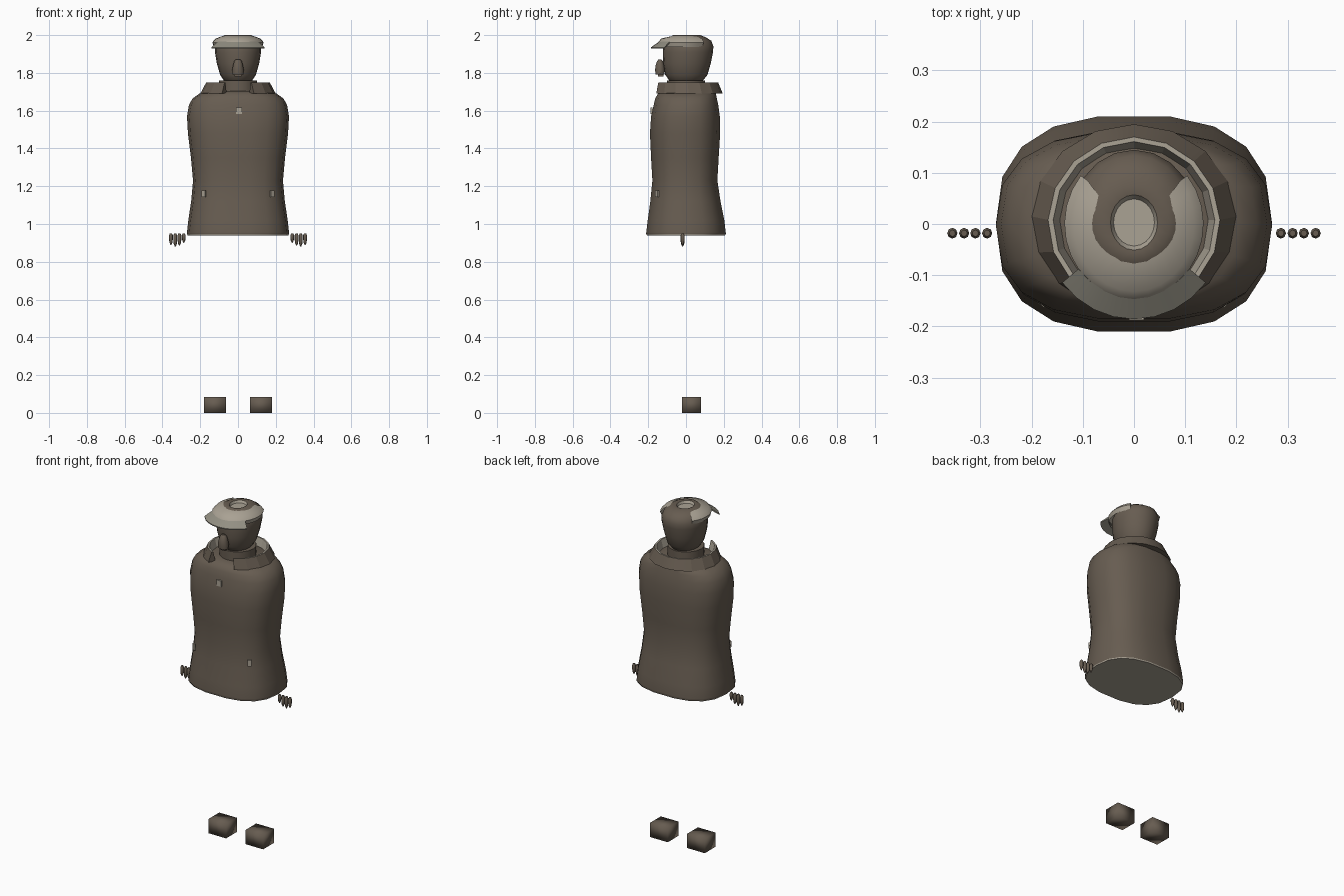
import bpy, bmesh, math
from math import cos, sin, pi, radians

if "Cube" in bpy.data.objects:
    bpy.data.objects.remove(bpy.data.objects["Cube"])


def material(name, rgb):
    m = bpy.data.materials.new(name)
    m.diffuse_color = (*rgb, 1)
    m.use_nodes = True
    m.node_tree.nodes["Principled BSDF"].inputs["Base Color"].default_value = m.diffuse_color
    return m


BROWN = material("dark brown", (0.135, 0.108, 0.082))
PALE = material("pale beige", (0.40, 0.36, 0.295))
GREY = material("grey beige", (0.29, 0.275, 0.225))


def finish(name, bm, mats, smooth=40):
    bmesh.ops.recalc_face_normals(bm, faces=bm.faces[:])
    me = bpy.data.meshes.new(name)
    bm.to_mesh(me)
    bm.free()
    ob = bpy.data.objects.new(name, me)
    bpy.context.collection.objects.link(ob)
    for m in mats:
        me.materials.append(m)
    bpy.ops.object.select_all(action='DESELECT')
    ob.select_set(True)
    bpy.context.view_layer.objects.active = ob
    if smooth:
        bpy.ops.object.shade_smooth_by_angle(angle=radians(smooth))
    return ob


def oval(sides, rx, ry, cy, z, power=1.0, cx=0.0, start=0.0, sweep=2 * pi):
    """Points of an oval (or of an arc of one, starting at the given angle)."""
    full = sweep >= 2 * pi - 0.001
    pts = []
    for i in range(sides if full else sides + 1):
        a = start + sweep * i / sides
        c, s = cos(a), sin(a)
        pts.append((cx + rx * math.copysign(abs(c) ** power, c),
                    cy + ry * math.copysign(abs(s) ** power, s), z))
    return pts


def loft(name, rings, mats, colours=None, closed=True, bottom=0, top=0, smooth=40, cyclic=False):
    """Skin a stack of rings; colours gives a slot for each band, None leaves an end open."""
    bm = bmesh.new()
    rows = [[bm.verts.new(p) for p in r] for r in rings]
    pairs = list(zip(rows, rows[1:])) + ([(rows[-1], rows[0])] if cyclic else [])
    n = len(rows[0])
    for b, (lo, hi) in enumerate(pairs):
        for i in range(n if closed else n - 1):
            j = (i + 1) % n
            f = bm.faces.new((lo[i], lo[j], hi[j], hi[i]))
            f.material_index = colours[b] if colours else 0
    if closed and not cyclic:
        for row, slot in ((rows[0], bottom), (rows[-1], top)):
            if slot is not None:
                bm.faces.new(row).material_index = slot
    elif cyclic and not closed:
        for k in (0, -1):
            bm.faces.new([r[k] for r in rows])
    return finish(name, bm, mats, smooth)


def box(name, centre, size, mat, smooth=0):
    bm = bmesh.new()
    bmesh.ops.create_cube(bm, size=1)
    for v in bm.verts:
        v.co = [c + p * s for c, p, s in zip(centre, v.co, size)]
    return finish(name, bm, [mat], smooth)


# Coat body: rounded-oval rings given as z, half width, half depth, y centre
coat = [(0.94, 0.267, 0.209, 0), (0.946, 0.27, 0.213, 0), (0.955, 0.27, 0.213, 0),
        (1.02, 0.263, 0.205, 0), (1.12, 0.248, 0.188, -0.003), (1.23, 0.238, 0.174, -0.006),
        (1.35, 0.249, 0.181, -0.006), (1.48, 0.265, 0.188, -0.005), (1.57, 0.27, 0.184, -0.003),
        (1.63, 0.26, 0.173, 0), (1.665, 0.24, 0.165, 0), (1.69, 0.205, 0.155, 0.005),
        (1.705, 0.13, 0.13, 0.01)]
loft("coat_body", [oval(18, rx, ry, cy, z, 0.78) for z, rx, ry, cy in coat],
     [BROWN, PALE], [1] + [0] * 11, bottom=1)

# Turned-out collar, open at the front, with a pale lining
gap = radians(25)
arc = dict(start=-pi / 2 + gap, sweep=2 * pi - 2 * gap)
loft("collar", [oval(14, 0.2, 0.185, 0.01, 1.69, **arc),
                oval(14, 0.168, 0.166, 0.004, 1.75, **arc),
                oval(14, 0.158, 0.157, 0.004, 1.75, **arc),
                oval(14, 0.142, 0.142, 0.004, 1.69, **arc)],
     [BROWN, PALE], [0, 1, 1, 0], closed=False, cyclic=True, smooth=20)

# Neck
loft("neck", [oval(16, 0.1, 0.1, 0, z) for z in (1.68, 1.76)], [BROWN])

# Head with a pale recess in the crown
head = [(1.735, 0.035, 0.05, 0.0), (1.75, 0.068, 0.082, 0.0), (1.79, 0.095, 0.112, 0.002),
        (1.85, 0.112, 0.126, 0.005), (1.91, 0.122, 0.133, 0.01), (1.94, 0.122, 0.133, 0.012),
        (1.97, 0.11, 0.122, 0.012), (1.988, 0.09, 0.096, 0.010), (2.0, 0.07, 0.072, 0.003),
        (1.998, 0.046, 0.054, 0.003), (1.985, 0.04, 0.046, 0.003)]
loft("head", [oval(20, rx, ry, cy, z) for z, rx, ry, cy in head],
     [BROWN, PALE], [0] * 9 + [1], top=1, smooth=50)

# Cap crown wrapping the front and sides, open at the back
arc = dict(start=radians(-220), sweep=radians(260))
loft("cap_crown", [oval(20, 0.128, 0.138, -0.003, 1.938, **arc),
                   oval(20, 0.136, 0.147, 0, 1.962, **arc),
                   oval(20, 0.118, 0.132, 0, 1.982, **arc),
                   oval(20, 0.082, 0.073, 0, 1.995, **arc)],
     [PALE], closed=False, smooth=50)

# Cap visor
arc = dict(start=radians(-142), sweep=radians(104))
loft("cap_visor", [oval(8, 0.138, 0.143, 0, 1.965, **arc),
                   oval(8, 0.178, 0.186, 0, 1.935, **arc),
                   oval(8, 0.178, 0.186, 0, 1.929, **arc),
                   oval(8, 0.136, 0.141, 0, 1.957, **arc)],
     [GREY], closed=False, cyclic=True, smooth=30)

# Nose with a small block below its tip
nose = [(1.792, 0.03, 0.024), (1.815, 0.031, 0.027), (1.84, 0.026, 0.024),
        (1.862, 0.02, 0.016), (1.872, 0.01, 0.008)]
loft("nose", [oval(10, rx, ry, -0.138, z) for z, rx, ry in nose], [BROWN])
box("nose_base", (0, -0.134, 1.788), (0.035, 0.03, 0.014), BROWN)

# Chest button
box("chest_button", (0.005, -0.183, 1.60), (0.03, 0.009, 0.035), PALE)

for side, s in (("left", -1), ("right", 1)):
    # Pocket button
    tag = box("pocket_button_" + side, (0, 0, 0), (0.022, 0.009, 0.036), PALE)
    tag.location = (s * 0.182, -0.153, 1.16)
    tag.rotation_euler.z = s * radians(35)

    # Four pointed fingers
    for i, (x, tip) in enumerate([(0.287, 0.9), (0.31, 0.885), (0.332, 0.88), (0.355, 0.888)]):
        shape = [(tip, 0.002), (tip + 0.014, 0.008), (tip + 0.03, 0.010),
                 (0.94, 0.010), (0.95, 0.006)]
        loft(f"finger_{side}_{i + 1}",
             [oval(8, r, r * 1.05, -0.018, z, cx=s * x) for z, r in shape], [BROWN], smooth=60)

    # Foot block
    box("foot_" + side, (s * 0.122, 0.03, 0.0425), (0.116, 0.1, 0.085), BROWN, smooth=100)
